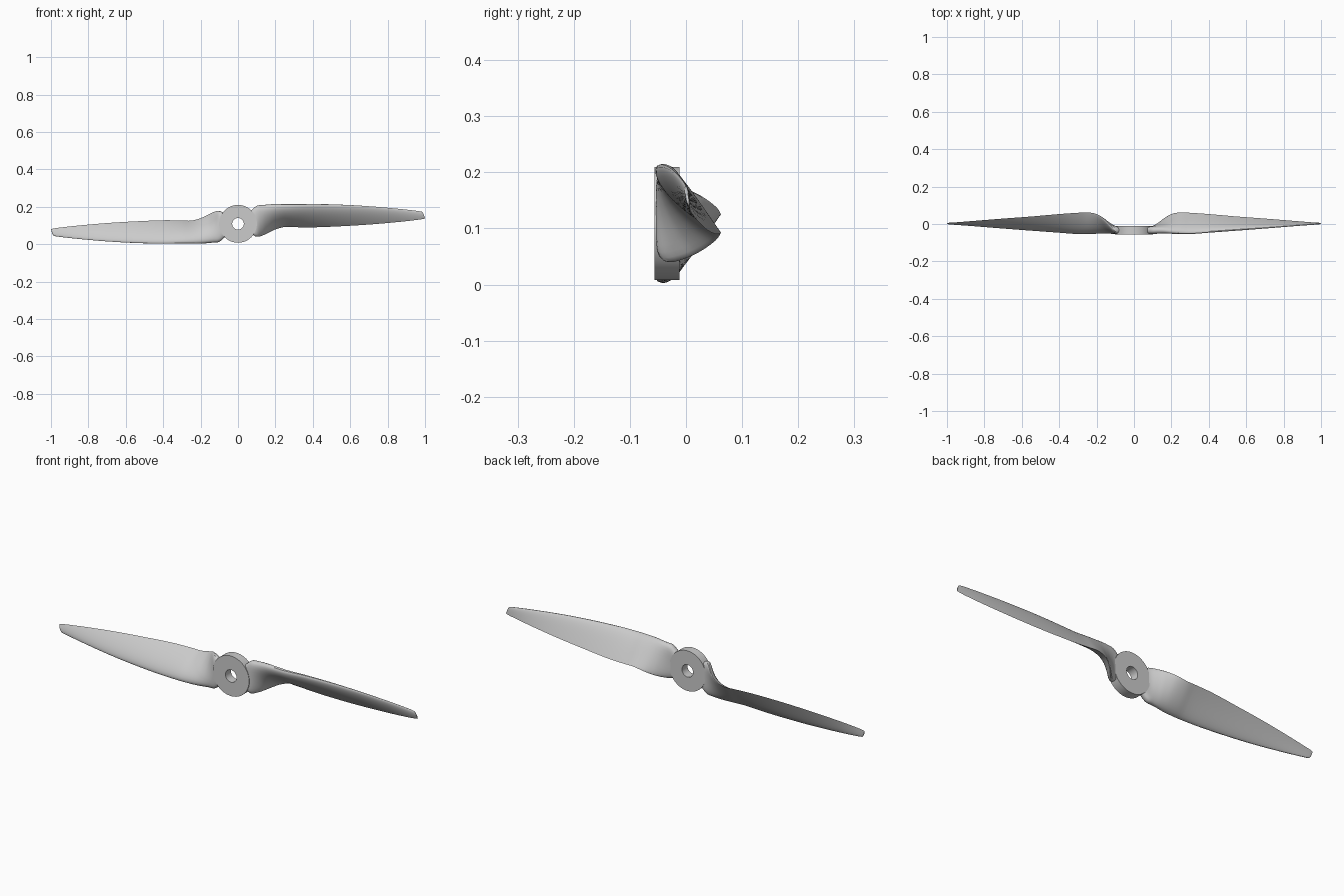
import bpy, bmesh, math
from mathutils import Vector

if "Cube" in bpy.data.objects:
    bpy.data.objects.remove(bpy.data.objects["Cube"])

CZ = 0.109          # height of the shaft axis

# blade stations: x, leading y, leading z, trailing y, trailing z, thickness, bluntness
STATIONS = [
    (0.07, -.034, .180, -.034, .055, .036, 1),
    (0.10, -.034, .205, -.030, .040, .042, 1),
    (0.13, -.036, .209, -.003, .046, .044, .7),
    (0.16, -.040, .211, .027, .060, .044, .4),
    (0.20, -.046, .212, .053, .079, .042, .15),
    (0.25, -.050, .212, .062, .092, .039, 0),
    (0.30, -.051, .212, .060, .091, .035, 0),
    (0.40, -.044, .214, .053, .090, .029, 0),
    (0.55, -.033, .211, .040, .096, .023, 0),
    (0.70, -.022, .203, .029, .105, .017, 0),
    (0.85, -.010, .190, .017, .118, .012, 0),
    (0.95, -.002, .179, .009, .129, .009, 0),
    (0.985, 0, .173, .007, .134, .007, 0),
    (1.00, .001, .163, .006, .138, .005, 0),
]


def finish(name, bm):
    bmesh.ops.recalc_face_normals(bm, faces=bm.faces)
    me = bpy.data.meshes.new(name)
    bm.to_mesh(me)
    bm.free()
    ob = bpy.data.objects.new(name, me)
    bpy.context.collection.objects.link(ob)
    bpy.ops.object.select_all(action='DESELECT')
    ob.select_set(True)
    bpy.context.view_layer.objects.active = ob
    bpy.ops.object.shade_smooth_by_angle(angle=math.radians(35))
    return ob


def refine(rows, n=4):
    # smooth interpolation with slopes scaled to uneven spacing
    def slope(i):
        a, b = rows[max(i - 1, 0)], rows[min(i + 1, len(rows) - 1)]
        return [(q - p) / (b[0] - a[0]) for p, q in zip(a, b)]
    out = []
    for i in range(len(rows) - 1):
        a, b, h = rows[i], rows[i + 1], rows[i + 1][0] - rows[i][0]
        sa, sb = slope(i), slope(i + 1)
        for k in range(n):
            t = k / n
            out.append([(2*t**3 - 3*t*t + 1) * p + (t**3 - 2*t*t + t) * h * u
                        + (3*t*t - 2*t**3) * q + (t**3 - t*t) * h * v
                        for p, q, u, v in zip(a, b, sa, sb)])
    return out + [list(rows[-1])]


def section(row, n=14):
    # airfoil loop, blended to a rounded bar at the root
    x, ly, lz, ty, tz, t, blunt = row
    le, te = Vector((x, ly, lz)), Vector((x, ty, tz))
    if x > 0.985:
        le.x -= 0.008 * (x - 0.985) / 0.015
    d = te - le
    nrm = Vector((0, d.z, -d.y)).normalized()    # towards the front
    pts = []
    for k in range(2 * n):
        a = math.pi * k / n
        s = (1 - math.cos(a)) / 2
        foil = 5 * (.2969*math.sqrt(s) - .126*s - .3516*s*s + .2843*s**3 - .1036*s**4)
        bar = 0.5 * max(0, 1 - abs(2*s - 1) ** 5) ** 0.4
        h = t * (foil * (1 - blunt) + bar * blunt)
        camber = t * 0.5 * s * (1 - s) * (1 - blunt)
        side = 1 if k <= n else -1
        pts.append(le + d * s + nrm * (side * h + camber))
    return pts


# two identical blades, half a turn apart
for name, sgn in (("right_blade", 1), ("left_blade", -1)):
    bm = bmesh.new()
    loops = []
    for row in refine(STATIONS):
        loops.append([bm.verts.new((sgn * p.x, p.y, CZ + sgn * (p.z - CZ)))
                      for p in section(row)])
    for a, b in zip(loops, loops[1:]):
        for i in range(len(a)):
            j = (i + 1) % len(a)
            bm.faces.new((a[i], a[j], b[j], b[i]))
    bm.faces.new(loops[0])
    bm.faces.new(loops[-1])
    bmesh.ops.remove_doubles(bm, verts=bm.verts, dist=1e-6)
    finish(name, bm)

# hub ring with shaft hole
bm = bmesh.new()
N = 64
profile = [(.031, -.056), (.101, -.056), (.101, -.012), (.031, -.012)]
rings = [[bm.verts.new((r * math.cos(2*math.pi*i/N), y, CZ + r * math.sin(2*math.pi*i/N)))
          for i in range(N)] for r, y in profile]
for k in range(4):
    a, b = rings[k], rings[(k + 1) % 4]
    for i in range(N):
        j = (i + 1) % N
        bm.faces.new((a[i], a[j], b[j], b[i]))
finish("hub", bm)
